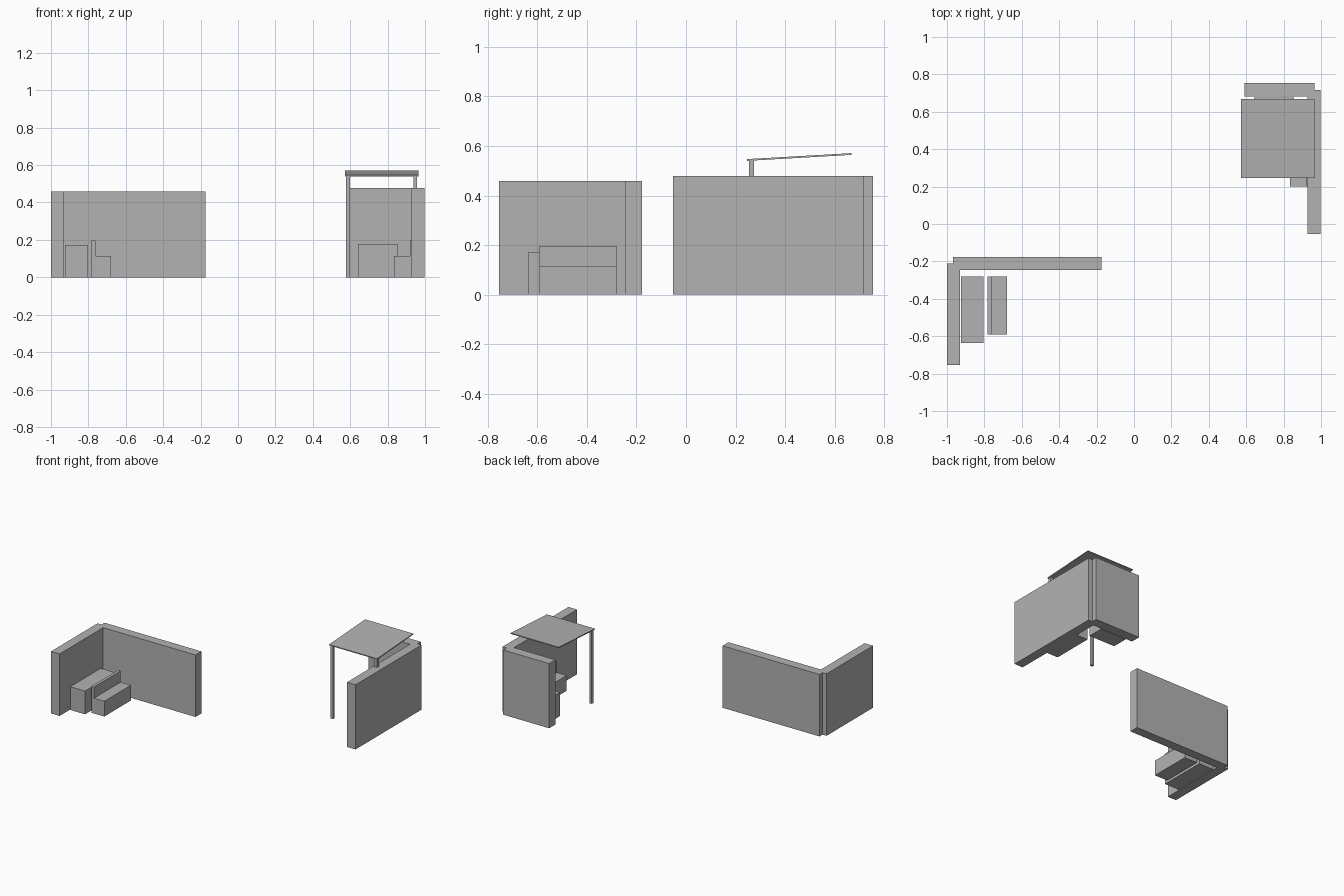
import bpy
import bmesh
from mathutils import Matrix

cube = bpy.data.objects.get("Cube")
if cube:
    bpy.data.objects.remove(cube, do_unlink=True)

grey = bpy.data.materials.new("plain_grey")
grey.use_nodes = True
colour = (0.45, 0.45, 0.45, 1)
grey.diffuse_color = colour
grey.node_tree.nodes["Principled BSDF"].inputs["Base Color"].default_value = colour


def finish(name, bm):
    bmesh.ops.recalc_face_normals(bm, faces=bm.faces)
    mesh = bpy.data.meshes.new(name)
    bm.to_mesh(mesh)
    bm.free()
    mesh.materials.append(grey)
    obj = bpy.data.objects.new(name, mesh)
    bpy.context.collection.objects.link(obj)
    return obj


def box(name, x, y, z, slope=0):
    """Box between the given ranges; slope raises it along y."""
    bm = bmesh.new()
    size = [b - a for a, b in (x, y, z)]
    centre = [(a + b) / 2 for a, b in (x, y, z)]
    bmesh.ops.create_cube(bm, size=1, matrix=Matrix.Translation(centre) @ Matrix.Diagonal((*size, 1)))
    for v in bm.verts:
        v.co.z += slope * (v.co.y - y[0])
    return finish(name, bm)


def bench(name, back_x, front_x, y):
    """Solid bench: L-shaped side profile extruded along y."""
    seat, top = 0.113, 0.196
    inner = back_x + 0.021 * (1 if front_x > back_x else -1)
    profile = [(back_x, 0), (front_x, 0), (front_x, seat),
               (inner, seat), (inner, top), (back_x, top)]
    bm = bmesh.new()
    face = bm.faces.new([bm.verts.new((px, y[0], pz)) for px, pz in profile])
    ext = bmesh.ops.extrude_face_region(bm, geom=[face])
    verts = [g for g in ext["geom"] if isinstance(g, bmesh.types.BMVert)]
    bmesh.ops.translate(bm, verts=verts, vec=(0, y[1] - y[0], 0))
    return finish(name, bm)


# Open corner shelter
low = (0, 0.458)
box("open_side_wall", (-1, -0.93), (-0.755, -0.212), low)
box("open_back_wall", (-0.967, -0.175), (-0.246, -0.177), low)
box("open_counter", (-0.925, -0.805), (-0.636, -0.28), (0, 0.172))
bench("open_bench", -0.784, -0.679, (-0.591, -0.28))

# Roofed corner shelter
high = (0, 0.478)
box("roofed_side_wall", (0.928, 0.998), (-0.053, 0.716), high)
box("roofed_back_wall", (0.59, 0.965), (0.682, 0.755), high)
box("roofed_counter", (0.641, 0.856), (0.557, 0.677), (0, 0.177))
bench("roofed_bench", 0.94, 0.835, (0.2, 0.511))

# Roof posts and sloping roof panel
for side, px in (("right", 0.578), ("left", 0.938)):
    box(side + "_roof_post", (px, px + 0.02), (0.254, 0.275), (0, 0.542))
box("roof_panel", (0.571, 0.964), (0.247, 0.669), (0.54, 0.547), slope=0.057)
